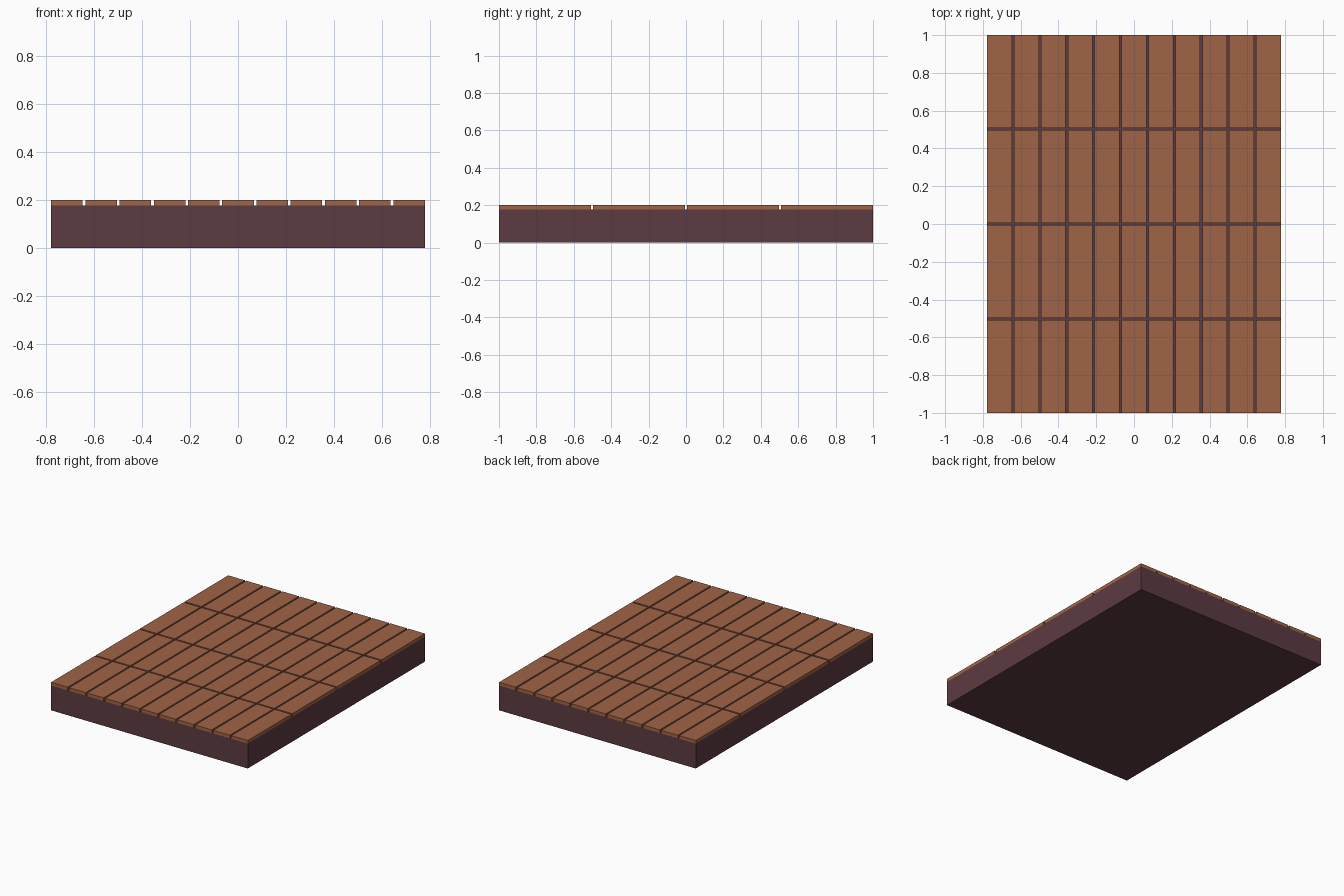
import bpy

if "Cube" in bpy.data.objects:
    bpy.data.objects.remove(bpy.data.objects["Cube"])

WIDTH, LENGTH, HEIGHT = 1.555, 2.0, 0.20
BASE_TOP = 0.177
COLS, ROWS, GAP = 11, 4, 0.011


def material(name, color):
    mat = bpy.data.materials.new(name)
    mat.diffuse_color = (*color, 1.0)
    mat.use_nodes = True
    mat.node_tree.nodes["Principled BSDF"].inputs["Base Color"].default_value = mat.diffuse_color
    return mat


def box(name, low, high, mat):
    bpy.ops.mesh.primitive_cube_add(size=1)
    obj = bpy.context.object
    obj.name = name
    for v in obj.data.vertices:
        v.co = [h if c > 0 else l for c, l, h in zip(v.co, low, high)]
    obj.data.materials.append(mat)
    return obj


def repeat(obj, axis, count, step):
    arr = obj.modifiers.new("array", 'ARRAY')
    arr.count = count
    arr.use_relative_offset = False
    arr.use_constant_offset = True
    offset = [0.0, 0.0, 0.0]
    offset[axis] = step
    arr.constant_offset_displace = offset


dark = material("dark_wood", (0.107, 0.044, 0.054))
brown = material("brown_wood", (0.352, 0.127, 0.061))

# Solid platform
box("platform_base", (-WIDTH / 2, -LENGTH / 2, 0),
    (WIDTH / 2, LENGTH / 2, BASE_TOP), dark)

# Deck planks: one plank repeated across and along the platform
plank_w = (WIDTH - (COLS - 1) * GAP) / COLS
plank_l = (LENGTH - (ROWS - 1) * GAP) / ROWS
planks = box("deck_planks", (-WIDTH / 2, -LENGTH / 2, BASE_TOP),
             (-WIDTH / 2 + plank_w, -LENGTH / 2 + plank_l, HEIGHT), brown)
repeat(planks, 0, COLS, plank_w + GAP)
repeat(planks, 1, ROWS, plank_l + GAP)
